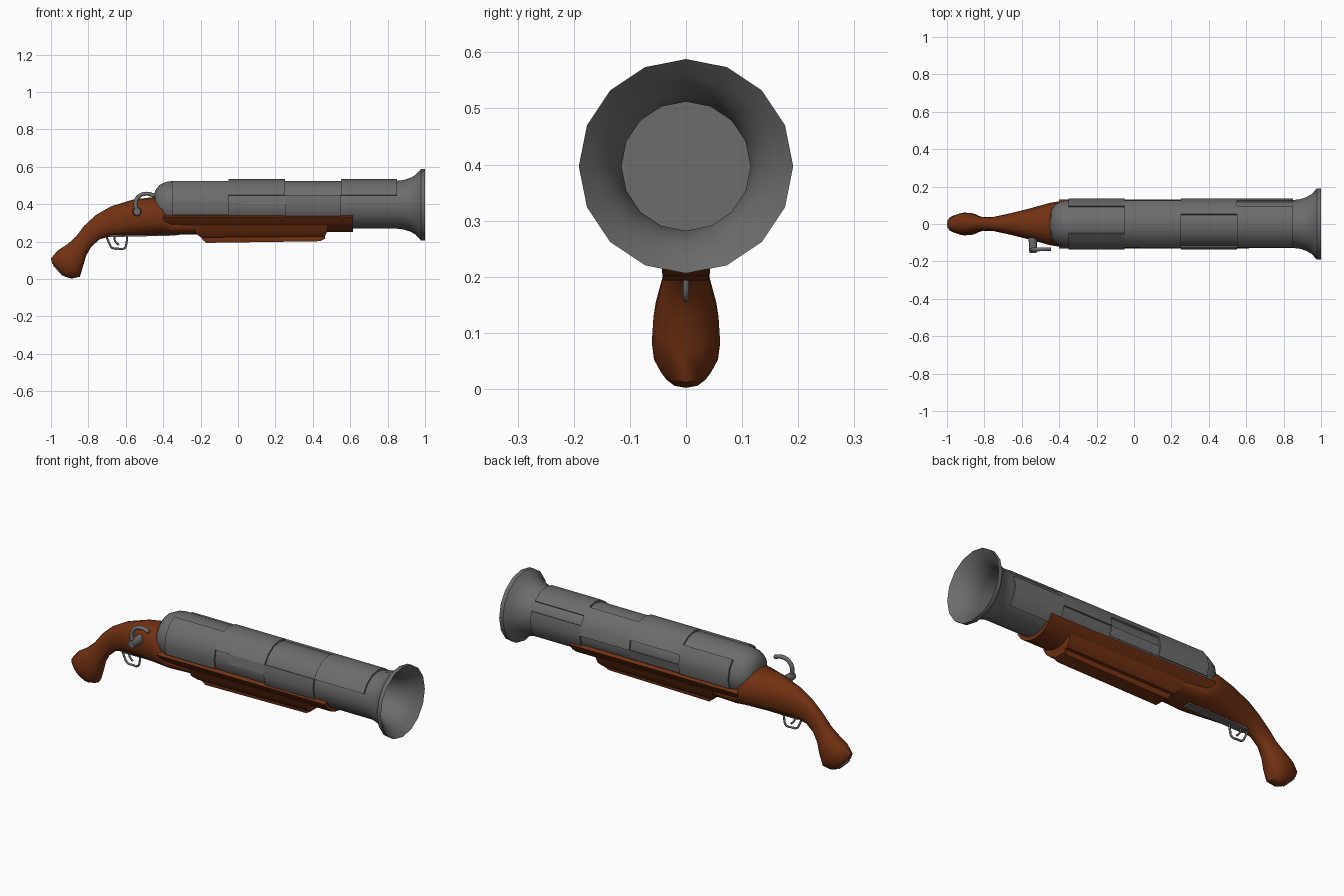
import bpy, bmesh, math
from mathutils import Vector

if "Cube" in bpy.data.objects:
    bpy.data.objects.remove(bpy.data.objects["Cube"])

AX = 0.397  # barrel axis height


def mat(name, col):
    m = bpy.data.materials.new(name)
    m.diffuse_color = (*col, 1)
    m.use_nodes = True
    m.node_tree.nodes["Principled BSDF"].inputs["Base Color"].default_value = m.diffuse_color
    return m


STEEL = mat("grey_steel", (0.15, 0.15, 0.15))
WOOD = mat("brown_wood", (0.17, 0.031, 0.006))


def finish(name, bm, m, angle=35):
    bmesh.ops.remove_doubles(bm, verts=bm.verts, dist=1e-5)
    bmesh.ops.recalc_face_normals(bm, faces=bm.faces)
    me = bpy.data.meshes.new(name)
    bm.to_mesh(me)
    bm.free()
    ob = bpy.data.objects.new(name, me)
    bpy.context.collection.objects.link(ob)
    me.materials.append(m)
    bpy.ops.object.select_all(action='DESELECT')
    ob.select_set(True)
    bpy.context.view_layer.objects.active = ob
    bpy.ops.object.shade_smooth_by_angle(angle=math.radians(angle))
    return ob


def loft(name, rings, m, closed_loop=False, angle=35):
    """Skin a list of equal-length point rings; cap the ends unless looped."""
    bm = bmesh.new()
    vs = [[bm.verts.new(p) for p in r] for r in rings]
    n = len(vs[0])
    pairs = list(zip(vs, vs[1:]))
    if closed_loop:
        pairs.append((vs[-1], vs[0]))
    for a, b in pairs:
        for i in range(n):
            j = (i + 1) % n
            bm.faces.new((a[i], a[j], b[j], b[i]))
    if not closed_loop:
        bm.faces.new(vs[0])
        bm.faces.new(vs[-1])
    return finish(name, bm, m, angle)


def polar(x, r, deg):
    # angle from straight up, turning toward the front (-y)
    a = math.radians(deg)
    return (x, -r * math.sin(a), AX + r * math.cos(a))


def band(name, x0, x1, a0, a1, r0, r1, m, n):
    """Curved plate hugging the barrel."""
    rings = []
    for i in range(n + 1):
        a = a0 + (a1 - a0) * i / n
        rings.append([polar(x0, r0, a), polar(x1, r0, a), polar(x1, r1, a), polar(x0, r1, a)])
    return loft(name, rings, m)


def tube(name, pts, r, m, res=4):
    cu = bpy.data.curves.new(name, 'CURVE')
    cu.dimensions = '3D'
    cu.bevel_depth = r
    cu.bevel_resolution = 2
    cu.resolution_u = res
    cu.use_fill_caps = True
    s = cu.splines.new('BEZIER')
    s.bezier_points.add(len(pts) - 1)
    for bp, p in zip(s.bezier_points, pts):
        bp.co = p
        bp.handle_left_type = bp.handle_right_type = 'AUTO'
    ob = bpy.data.objects.new(name, cu)
    bpy.context.collection.objects.link(ob)
    cu.materials.append(m)
    bpy.ops.object.select_all(action='DESELECT')
    ob.select_set(True)
    bpy.context.view_layer.objects.active = ob
    bpy.ops.object.convert(target='MESH')
    return bpy.context.object


# Barrel: 16-sided turned profile from the domed breech to the flared mouth and bore
profile = [(-.452, .002), (-.45, .04), (-.443, .075), (-.42, .106), (-.385, .122), (-.345, .128),
           (.85, .128), (.885, .132), (.92, .143), (.95, .16), (.978, .191), (1.0, .191),
           (.995, .186), (.97, .16), (.94, .136), (.90, .12), (.87, .115), (.55, .115)]
loft("barrel", [[polar(x, r, k * 22.5) for k in range(16)] for x, r in profile], STEEL)

# Overlapping armour plates, four bays along the barrel
plates = [(-.35, 22.5, 112.5), (-.35, -112.5, -45),
          (-.05, -67.5, 67.5),
          (.25, 67.5, 135), (.25, -90, -22.5),
          (.55, -45, 67.5), (.55, -135, -67.5)]
for i, (x, a0, a1) in enumerate(plates):
    band(f"barrel_plate_{i + 1}", x, x + .3, a0, a1, .12, .137, STEEL, round((a1 - a0) / 22.5))
band("side_slot_plate", .035, .25, 67.5, 90, .12, .132, STEEL, 1)
band("rear_slot_plate", -.05, .25, -112.5, -90, .12, .132, STEEL, 1)

# Wooden cradle under the barrel
band("cradle", -.40, .615, 117, 243, .118, .147, WOOD, 8)

# Stock and pistol grip: (back point, front point, half width)
stations = [((-.993, .083), (-.925, .012), .032), ((-1.0, .11), (-.89, .002), .047),
            ((-.965, .152), (-.845, .012), .061), ((-.91, .187), (-.828, .07), .058),
            ((-.865, .228), (-.812, .125), .045), ((-.822, .285), (-.785, .172), .036),
            ((-.76, .342), (-.74, .212), .038), ((-.68, .388), (-.68, .229), .053),
            ((-.56, .425), (-.57, .230), .081), ((-.45, .438), (-.45, .233), .113),
            ((-.405, .42), (-.40, .235), .121), ((-.36, .335), (-.36, .236), .105),
            ((-.18, .33), (-.18, .238), .09)]
rings = []
for u, l, w in stations:
    u, l = Vector((u[0], 0, u[1])), Vector((l[0], 0, l[1]))
    c, h = (u + l) / 2, (u - l) / 2
    ring = []
    for k in range(16):
        a = k * math.tau / 16
        f = lambda t: math.copysign(abs(t) ** 0.88, t)
        ring.append(c + h * f(math.cos(a)) + Vector((0, w * f(math.sin(a)), 0)))
    rings.append(ring)
loft("stock", rings, WOOD, angle=50)

# Steel butt cap on the end of the grip
c, n = Vector((-.959, 0, .0475)), Vector((-.72, 0, -.69))
t = Vector((.69, 0, -.72))
loft("butt_cap", [[c + n * d + t * .04 * math.cos(k * math.tau / 12)
                   + Vector((0, .026 * math.sin(k * math.tau / 12), 0)) for k in range(12)]
                  for d in (-.004, .006)], STEEL)


# Fore-end grip: tapered wooden body with a narrow rail below
def trapezoid(name, levels, m):
    loft(name, [[(x0, -w, z0), (x1, -w, z1), (x1, w, z1), (x0, w, z0)]
                for x0, x1, w, z0, z1 in levels], m)


trapezoid("fore_grip", [(-.23, .48, .10, .285, .285), (-.225, .475, .085, .245, .25),
                        (-.20, .465, .062, .222, .228)], WOOD)
trapezoid("fore_rail", [(-.20, .465, .044, .25, .25), (-.19, .465, .043, .21, .215),
                        (-.17, .44, .040, .193, .202)], WOOD)

# Trigger plate, guard and trigger
trapezoid("trigger_plate", [(-.70, -.32, .022, .238, .242), (-.69, -.33, .022, .224, .232)], STEEL)
tube("trigger_guard", [(-.705, 0, .232), (-.69, 0, .195), (-.672, 0, .166), (-.64, 0, .162),
                       (-.607, 0, .164), (-.596, 0, .195), (-.592, 0, .232)], .0055, STEEL, 3)
tube("trigger", [(-.66, 0, .232), (-.658, 0, .205), (-.638, 0, .182)], .005, STEEL)

# Hammer on the front side: pivot boss plus curved arm
bm = bmesh.new()
bmesh.ops.create_cone(bm, cap_ends=True, segments=14, radius1=.025, radius2=.020, depth=.09)
for v in bm.verts:
    x, y, z = v.co
    v.co = (-.54 + x, -.11 - z, .36 + y)
finish("hammer_pivot", bm, STEEL)
tube("hammer_arm", [(-.54, -.14, .36), (-.548, -.138, .405), (-.53, -.136, .442),
                    (-.49, -.135, .456), (-.445, -.135, .445)], .011, STEEL)
